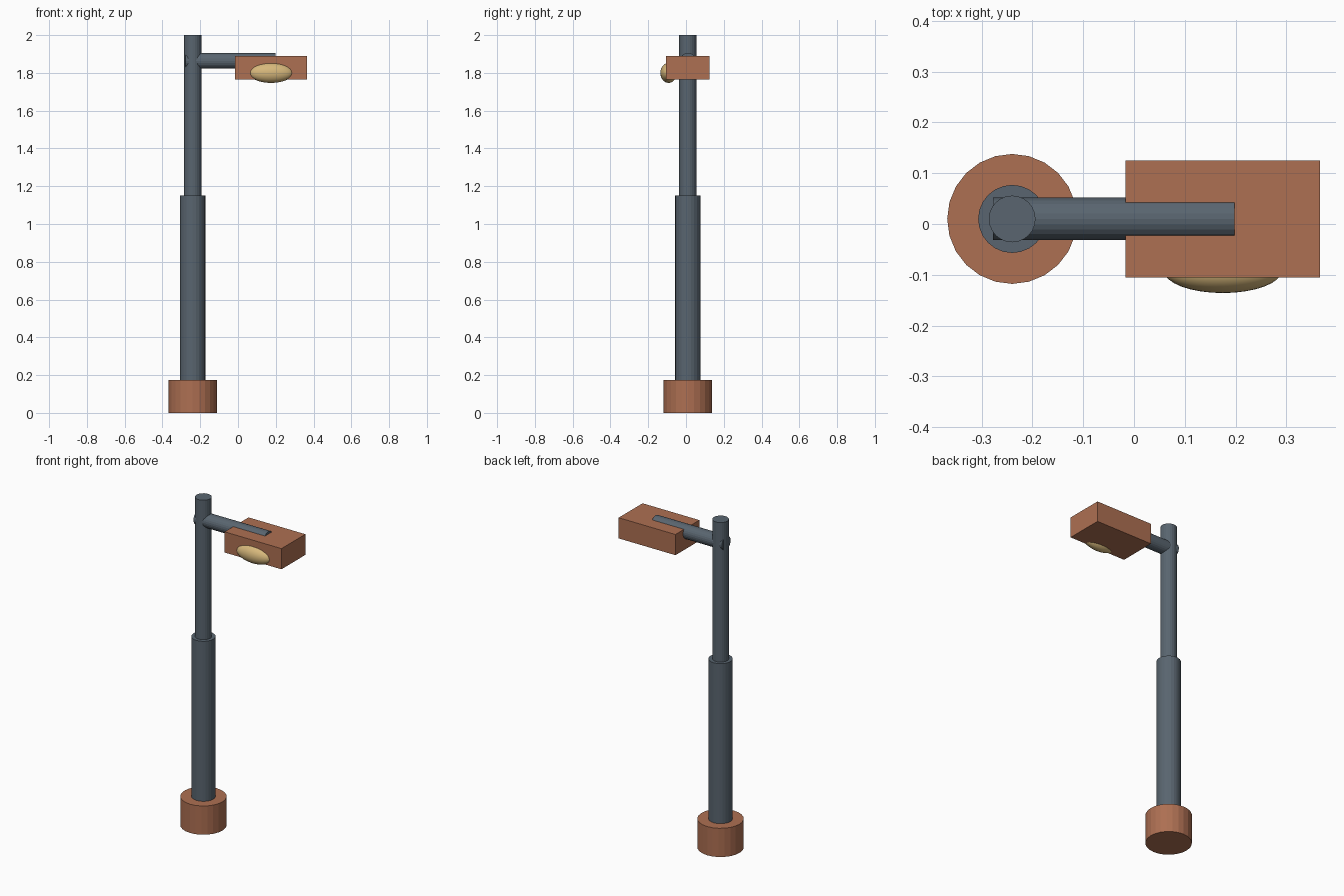
import bpy
from math import pi

cube = bpy.data.objects.get("Cube")
if cube:
    bpy.data.objects.remove(cube, do_unlink=True)


def make_material(name, rgb):
    mat = bpy.data.materials.new(name)
    mat.use_nodes = True
    color = (*rgb, 1.0)
    mat.diffuse_color = color
    mat.node_tree.nodes["Principled BSDF"].inputs["Base Color"].default_value = color
    return mat


copper = make_material("copper brown", (0.42, 0.16, 0.085))
slate = make_material("slate grey", (0.10, 0.13, 0.16))
glow = make_material("warm lamp yellow", (0.68, 0.48, 0.20))

POLE_X, POLE_Y = -0.24, 0.01
ARM_Z = 1.864


def finish(name, mat):
    obj = bpy.context.object
    obj.name = name
    obj.data.materials.append(mat)
    return obj


def post(name, radius, bottom, top, mat):
    """Upright cylinder on the pole axis."""
    bpy.ops.mesh.primitive_cylinder_add(
        vertices=24, radius=radius, depth=top - bottom,
        location=(POLE_X, POLE_Y, (bottom + top) / 2))
    return finish(name, mat)


# Stepped pole
post("base", 0.128, 0, 0.175, copper)
post("lower_pole", 0.067, 0.175, 1.15, slate)
post("upper_pole", 0.046, 1.15, 2.0, slate)

# Horizontal arm, passing through the pole and sunk into the lamp head
arm_start, arm_end = -0.278, 0.198
bpy.ops.mesh.primitive_cylinder_add(
    vertices=24, radius=0.042, depth=arm_end - arm_start,
    location=((arm_start + arm_end) / 2, POLE_Y, ARM_Z), rotation=(0, pi / 2, 0))
finish("arm", slate)

# Lamp head box
bpy.ops.mesh.primitive_cube_add(size=1, location=(0.175, POLE_Y, 1.827))
finish("lamp_head", copper).scale = (0.383, 0.23, 0.126)

# Oval lamp set into the front of the head
bpy.ops.mesh.primitive_uv_sphere_add(
    segments=32, ring_count=16, radius=1, location=(0.175, -0.092, 1.80))
finish("lamp", glow).scale = (0.116, 0.044, 0.053)
bpy.ops.object.shade_smooth()
